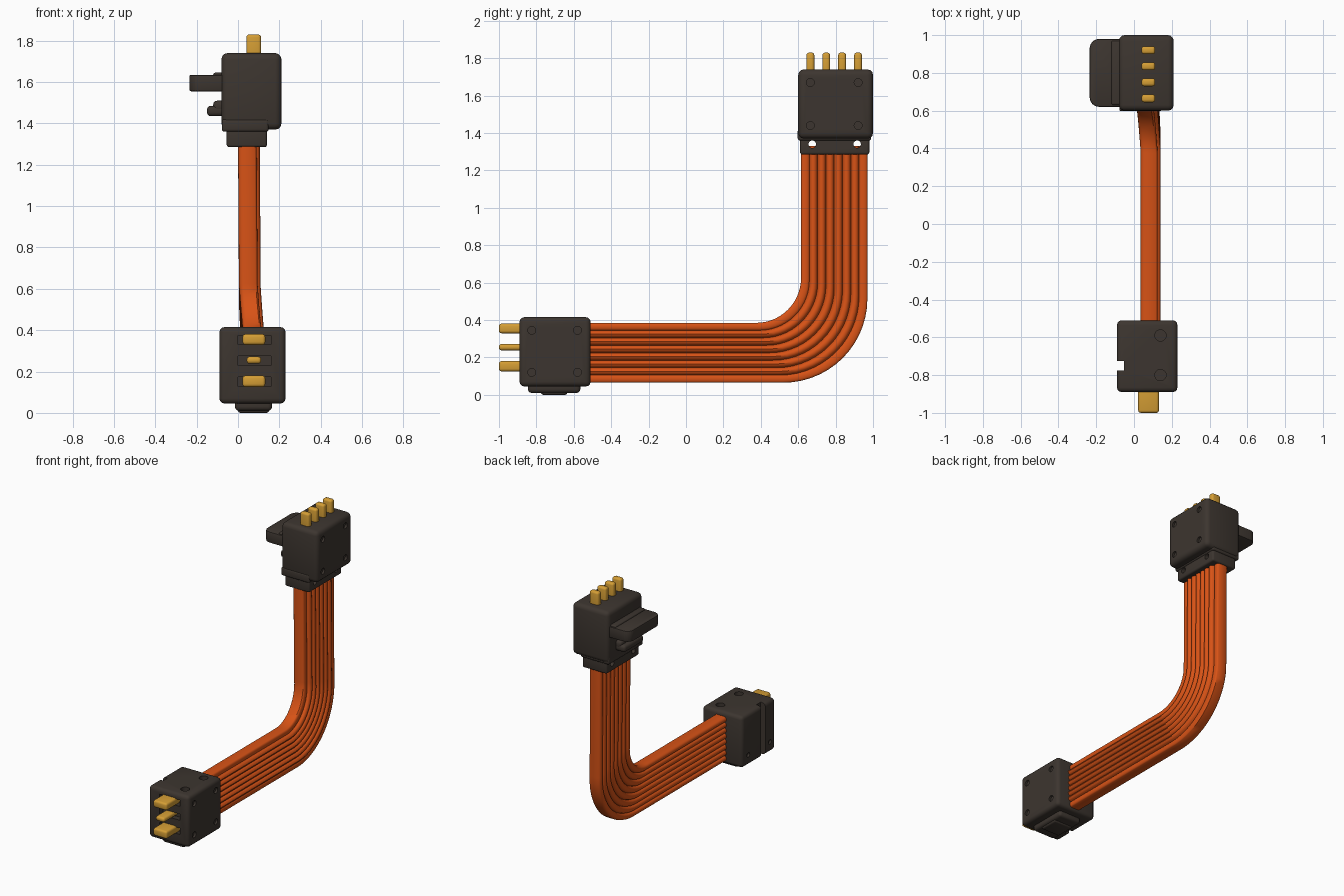
import bpy, bmesh, math
from mathutils import Vector, Matrix

cube = bpy.data.objects.get("Cube")
if cube:
    bpy.data.objects.remove(cube, do_unlink=True)


def material(name, rgb):
    m = bpy.data.materials.new(name)
    m.use_nodes = True
    m.diffuse_color = (*rgb, 1)
    bsdf = m.node_tree.nodes["Principled BSDF"]
    bsdf.inputs["Base Color"].default_value = (*rgb, 1)
    bsdf.inputs["Roughness"].default_value = 0.6
    return m


PLASTIC = material("dark plastic", (0.046, 0.036, 0.029))
ORANGE = material("orange cable", (0.68, 0.085, 0.008))
GOLD = material("gold contact", (0.66, 0.34, 0.035))


def add_box(bm, x, y, z, bevel=0.0):
    """Box given by its (low, high) range on each axis."""
    lo, hi = zip(x, y, z)
    size = Vector(hi) - Vector(lo)
    mid = (Vector(hi) + Vector(lo)) / 2
    mat = Matrix.Translation(mid) @ Matrix.Diagonal((*size, 1))
    verts = bmesh.ops.create_cube(bm, size=1, matrix=mat)["verts"]
    if bevel:
        edges = {e for v in verts for e in v.link_edges}
        bmesh.ops.bevel(bm, geom=list(edges), offset=bevel, segments=3,
                        profile=0.5, affect='EDGES', clamp_overlap=True)


def add_rod(bm, centre, radius, depth, axis):
    """Cylinder along x or z, centred on a point."""
    turn = Matrix.Rotation(math.pi / 2, 4, 'Y') if axis == 'x' else Matrix()
    bmesh.ops.create_cone(bm, cap_ends=True, segments=20, radius1=radius, radius2=radius,
                          depth=depth, matrix=Matrix.Translation(centre) @ turn)


def finish(name, bm, mat, angle=35):
    bmesh.ops.recalc_face_normals(bm, faces=bm.faces[:])
    mesh = bpy.data.meshes.new(name)
    bm.to_mesh(mesh)
    bm.free()
    ob = bpy.data.objects.new(name, mesh)
    bpy.context.collection.objects.link(ob)
    mesh.materials.append(mat)
    bpy.ops.object.select_all(action='DESELECT')
    ob.select_set(True)
    bpy.context.view_layer.objects.active = ob
    bpy.ops.object.shade_smooth_by_angle(angle=math.radians(angle))
    return ob


def box(name, x, y, z, bevel, mat=PLASTIC):
    bm = bmesh.new()
    add_box(bm, x, y, z, bevel)
    return finish(name, bm, mat)


def cut(ob, bm):
    """Subtract the shapes in bm from the object."""
    cutter = finish("cutter", bm, PLASTIC)
    cutter.hide_render = True
    mod = ob.modifiers.new("cut", 'BOOLEAN')
    mod.operation, mod.solver, mod.object = 'DIFFERENCE', 'EXACT', cutter
    bpy.ops.object.select_all(action='DESELECT')
    ob.select_set(True)
    bpy.context.view_layer.objects.active = ob
    bpy.ops.object.modifier_apply(modifier=mod.name)
    bpy.data.objects.remove(cutter, do_unlink=True)
    bpy.ops.object.shade_smooth_by_angle(angle=math.radians(35))


# Upper connector: body with four screw recesses
upper = box("upper_body", (-0.08, 0.21), (0.60, 1.0), (1.37, 1.74), 0.03)
bm = bmesh.new()
for y in (0.665, 0.92):
    for z in (1.44, 1.67):
        add_rod(bm, (0.21, y, z), 0.021, 0.03, 'x')
cut(upper, bm)

# Collar and neck, the neck drilled through
box("upper_collar", (-0.078, 0.148), (0.597, 0.99), (1.36, 1.42), 0.012)
neck = box("upper_neck", (-0.055, 0.14), (0.61, 0.98), (1.285, 1.39), 0.012)
bm = bmesh.new()
for y in (0.675, 0.915):
    add_rod(bm, (0.04, y, 1.34), 0.02, 0.4, 'x')
cut(neck, bm)

# Latch lever and the small hook below it
bm = bmesh.new()
add_box(bm, (-0.235, -0.05), (0.62, 0.98), (1.555, 1.635))
corners = [e for e in bm.edges if all(v.co.x < -0.2 for v in e.verts)
           and abs(e.verts[0].co.z - e.verts[1].co.z) > 0.01]
bmesh.ops.bevel(bm, geom=corners, offset=0.05, segments=5, profile=0.5, affect='EDGES')
bmesh.ops.bevel(bm, geom=bm.edges[:], offset=0.008, segments=2, profile=0.5, affect='EDGES')
finish("latch_lever", bm, PLASTIC)
box("latch_root", (-0.12, -0.05), (0.63, 0.97), (1.575, 1.645), 0.01)
box("latch_hook", (-0.15, -0.05), (0.69, 0.91), (1.435, 1.485), 0.018)
box("latch_hook_rise", (-0.12, -0.05), (0.69, 0.91), (1.45, 1.51), 0.02)

# Lower connector: body, contact slots, screw recesses, side groove
lower = box("lower_body", (-0.09, 0.23), (-0.89, -0.51), (0.045, 0.415), 0.025)
LOWER_PINS = [(0.355, 0.052, 0.055), (0.255, 0.034, 0.035), (0.153, 0.055, 0.055)]
bm = bmesh.new()
for z, height, half in LOWER_PINS:
    add_box(bm, (0.0, 0.16), (-0.92, -0.85), (z - 0.025, z + 0.02))
for y in (-0.825, -0.58):
    for z in (0.12, 0.345):
        add_rod(bm, (0.23, y, z), 0.021, 0.03, 'x')
    add_rod(bm, (-0.09, y, 0.12), 0.016, 0.03, 'x')
for y in (-0.8, -0.59):
    add_rod(bm, (0.14, y, 0.415), 0.03, 0.06, 'z')
add_box(bm, (-0.15, -0.052), (-0.775, -0.725), (0, 0.5))
cut(lower, bm)

# Keying tab under the lower connector
box("key_tab", (-0.015, 0.165), (-0.845, -0.565), (0.01, 0.08), 0.02)
box("key_tab_centre", (0.0, 0.15), (-0.775, -0.635), (0.0, 0.06), 0.012)

# Contacts
for i, (z, height, half) in enumerate(LOWER_PINS):
    box(f"lower_contact_{i + 1}", (0.077 - half, 0.077 + half), (-1.0, -0.8),
        (z - height / 2, z + height / 2), 0.014, GOLD)
for i in range(4):
    y = 0.665 + i * 0.085
    box(f"upper_contact_{i + 1}", (0.04, 0.112), (y - 0.021, y + 0.021),
        (1.68, 1.83), 0.014, GOLD)

# Ribbon cable: ribbed section of eight strands swept round one bend
STRANDS = 8
plus, minus = [], []
for k in range(STRANDS):
    for u in (0, 0.1, 0.25, 0.5, 0.75, 0.9):
        bump = math.sqrt(math.sin(math.pi * u))
        t = (k + u) / STRANDS
        outer = 0.01 if k in (0, STRANDS - 1) else 0.025
        plus.append((0.08 + outer * bump, t))
        minus.append((0.02 - 0.02 * bump, t))
plus.append((0.08, 1))
minus.append((0.02, 1))
section = plus + minus[::-1]


def path_point(step, t):
    """Point (shift, y, z) at one sweep step, t across the ribbon."""
    side_y, base_z, r = 0.615 + 0.355 * t, 0.385 - 0.32 * t, 0.24 + 0.21 * t
    if step < 0:
        return 0.035, -0.56, base_z
    if step > 1:
        return 0.0, side_y, 1.33
    a = step * math.pi / 2
    shift = 0.035 - 0.03 * step
    return shift, side_y - r + r * math.sin(a), base_z + r - r * math.cos(a)


bm = bmesh.new()
rings = []
for step in [-1] + [i / 14 for i in range(15)] + [2]:
    ring = []
    for x, t in section:
        shift, y, z = path_point(step, t)
        ring.append(bm.verts.new((x + shift, y, z)))
    rings.append(ring)
n = len(section)
for a, b in zip(rings, rings[1:]):
    for i in range(n):
        j = (i + 1) % n
        bm.faces.new((a[i], a[j], b[j], b[i]))
bm.faces.new(rings[0])
bm.faces.new(rings[-1])
finish("ribbon_cable", bm, ORANGE, 40)
